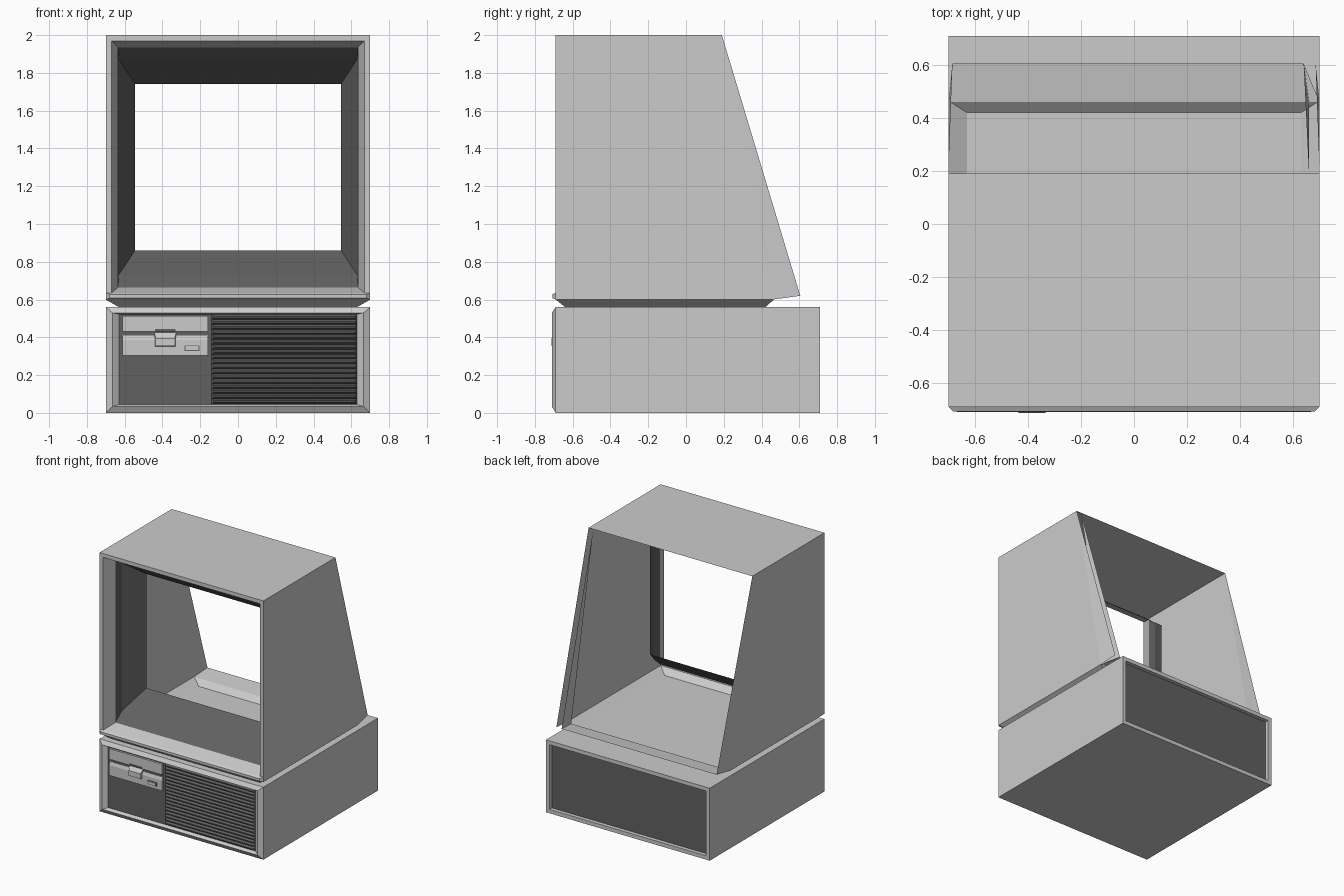
import bpy

if "Cube" in bpy.data.objects:
    bpy.data.objects.remove(bpy.data.objects["Cube"])


def material(name, v):
    m = bpy.data.materials.new(name)
    m.diffuse_color = (v, v, v, 1)
    m.use_nodes = True
    m.node_tree.nodes["Principled BSDF"].inputs["Base Color"].default_value = m.diffuse_color
    return m


DARK = material("dark_plastic", 0.12)


def mesh(name, verts, faces, mat=None):
    me = bpy.data.meshes.new(name)
    me.from_pydata(verts, [], faces)
    me.update()
    ob = bpy.data.objects.new(name, me)
    bpy.context.collection.objects.link(ob)
    if mat:
        me.materials.append(mat)
    return ob


def loft(name, loops, mat=None, cap_first=False, cap_last=False):
    """Bridge equal-length closed loops in order, with optional end caps."""
    n = len(loops[0])
    verts = [p for lp in loops for p in lp]
    faces = [(k * n + i, k * n + (i + 1) % n, (k + 1) * n + (i + 1) % n, (k + 1) * n + i)
             for k in range(len(loops) - 1) for i in range(n)]
    if cap_first:
        faces.append(tuple(reversed(range(n))))
    if cap_last:
        faces.append(tuple(range((len(loops) - 1) * n, len(loops) * n)))
    return mesh(name, verts, faces, mat)


def rect(x0, x1, z0, z1, y):
    return [(x0, y, z0), (x1, y, z0), (x1, y, z1), (x0, y, z1)]


def srect(hx, z0, z1, y):
    return rect(-hx, hx, z0, z1, y)


def flat(hx, y0, y1, z):
    return [(-hx, y0, z), (hx, y0, z), (hx, y1, z), (-hx, y1, z)]


def block(name, x0, x1, z0, z1, y0, y1, mat=None):
    return loft(name, [rect(x0, x1, z0, z1, y1), rect(x0, x1, z0, z1, y0)], mat, True, True)


def bar(name, profile, x0, x1, inset=0.0, mat=None):
    """Extrude a (y, z) profile along x; front points can be inset at the ends."""
    front = min(p[0] for p in profile)
    ends = []
    for x, s in ((x0, 1), (x1, -1)):
        ends.append([(x + s * (inset if y == front else 0), y, z) for y, z in profile])
    return loft(name, ends, mat, True, True)


# Base case with chamfered front frame and recessed back
loft("base_case", [
    srect(0.67, 0.03, 0.53, 0.68), srect(0.67, 0.03, 0.53, 0.71),
    srect(0.70, 0, 0.56, 0.71), srect(0.70, 0, 0.56, -0.69),
    srect(0.665, 0.033, 0.53, -0.71), srect(0.63, 0.045, 0.522, -0.685)])
mesh("back_panel", srect(0.67, 0.03, 0.53, 0.68), [(3, 2, 1, 0)], DARK)
mesh("front_panel", srect(0.63, 0.045, 0.522, -0.685), [(0, 1, 2, 3)], DARK)

# Vent slats
N = 18
pitch = 0.472 / N
for i in range(N):
    z = 0.048 + (i + 0.5) * pitch
    loft("vent_slat", [rect(-0.14, 0.632, z - pitch / 2, z + pitch / 2, -0.685),
                       rect(-0.128, 0.62, z - 0.004, z + 0.004, -0.70)], DARK, False, True)

# Disk drive: upper and lower face, sloped slot, latch, button
dx0, dx1 = -0.612, -0.158
block("drive_upper_face", dx0, dx1, 0.43, 0.512, -0.70, -0.68)
bar("drive_lower_face", [(-0.68, 0.305), (-0.70, 0.305), (-0.70, 0.385),
                         (-0.692, 0.41), (-0.68, 0.41)], dx0, dx1)
block("drive_slot", dx0 + 0.01, dx1 - 0.01, 0.41, 0.43, -0.688, -0.68, DARK)
block("drive_slot_notch", -0.44, -0.33, 0.43, 0.443, -0.702, -0.68, DARK)
bar("drive_latch", [(-0.69, 0.35), (-0.712, 0.355), (-0.712, 0.395), (-0.69, 0.425)],
    -0.442, -0.328, 0.006)
block("drive_button_frame", -0.283, -0.203, 0.328, 0.358, -0.703, -0.69, DARK)
block("drive_button", -0.277, -0.209, 0.333, 0.353, -0.706, -0.69)

# Monitor front frame and the dark screen surround
loft("monitor_front_frame", [srect(0.70, 0.60, 2.0, -0.69), srect(0.67, 0.635, 1.97, -0.69),
                             srect(0.635, 0.665, 1.935, -0.59)])
loft("screen_surround", [srect(0.635, 0.665, 1.935, -0.59), srect(0.632, 0.73, 1.872, -0.515),
                         srect(0.545, 0.86, 1.742, -0.34)], DARK)
bar("frame_bottom_lip", [(-0.69, 0.60), (-0.708, 0.607), (-0.708, 0.627), (-0.69, 0.636)],
    -0.70, 0.70, 0.02)

# Monitor shell, open at the back, with side walls folding in at the rear
mesh("monitor_top", flat(0.70, -0.69, 0.19, 2.0), [(0, 1, 2, 3)])
for side, s in (("left", -1), ("right", 1)):
    mesh("monitor_%s_wall" % side,
         [(s * 0.70, -0.69, 0.60), (s * 0.70, 0.46, 0.60), (s * 0.70, 0.19, 2.0),
          (s * 0.70, -0.69, 2.0), (s * 0.685, 0.605, 0.62)],
         [(0, 1, 2, 3), (1, 4, 2)] if s > 0 else [(3, 2, 1, 0), (2, 4, 1)])

# Inner flange of the right wall and rear sill
mesh("right_inner_flange", [(0.66, 0.46, 0.60), (0.64, 0.605, 0.62), (0.66, 0.19, 2.0)],
     [(2, 1, 0)])
mesh("rear_sill", [(-0.70, 0.46, 0.60), (0.70, 0.46, 0.60), (0.64, 0.605, 0.62),
                   (-0.685, 0.605, 0.62)], [(0, 1, 2, 3)])

# Sloped neck between monitor and base
loft("neck", [flat(0.63, -0.64, 0.42, 0.56), flat(0.70, -0.69, 0.465, 0.60)])
